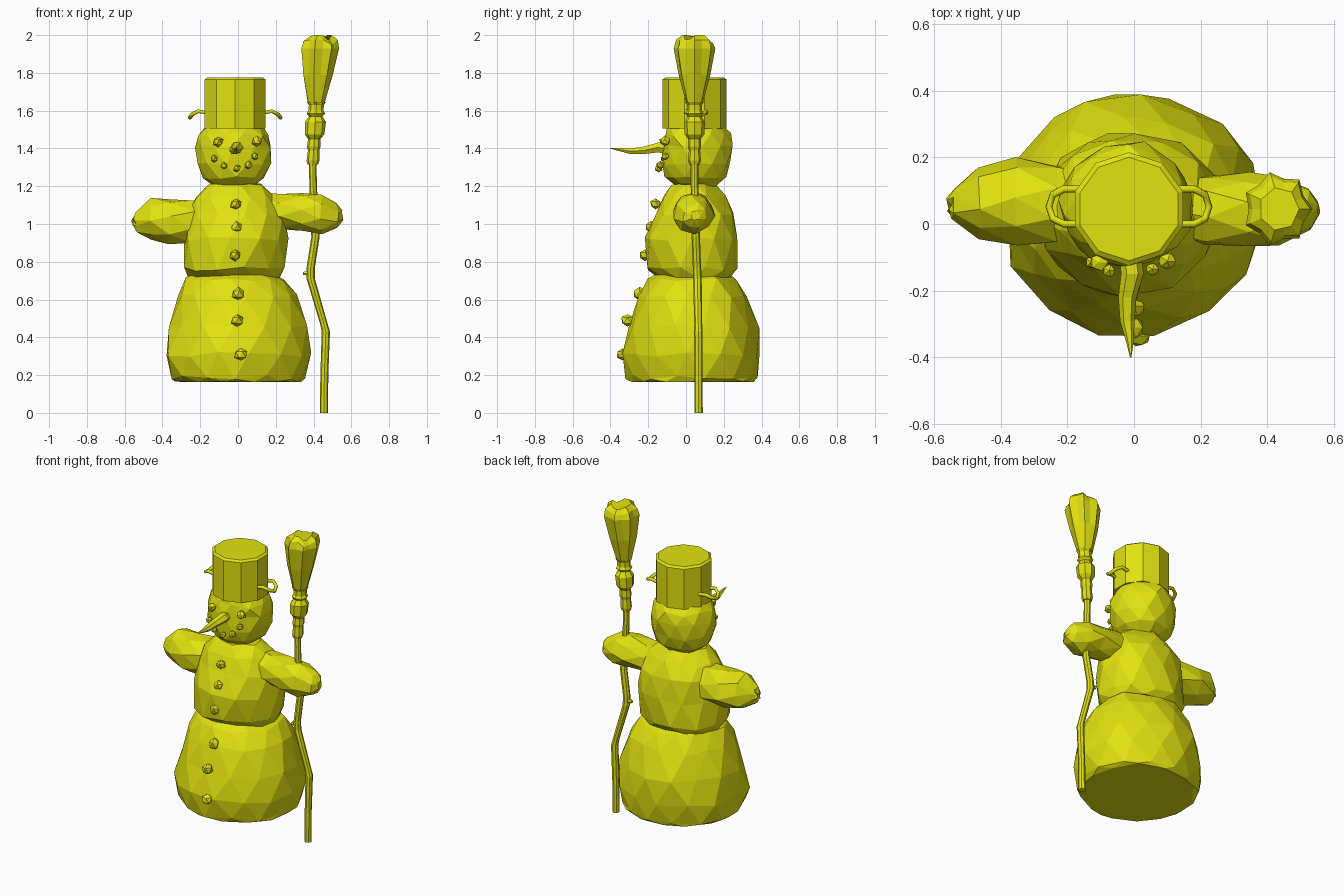
import bpy, bmesh, math, random
from mathutils import Vector

random.seed(4)

yellow = bpy.data.materials.new("mustard yellow")
yellow.diffuse_color = (0.76, 0.76, 0.005, 1)


def finish(bm, name):
    bmesh.ops.recalc_face_normals(bm, faces=bm.faces[:])
    me = bpy.data.meshes.new(name)
    bm.to_mesh(me)
    bm.free()
    me.materials.append(yellow)
    ob = bpy.data.objects.new(name, me)
    bpy.context.collection.objects.link(ob)
    return ob


def loft(name, rings, axis="z", n=8, jitter=0.0, twist=0.0, phase=0.0, pleat=None):
    """Skin rings (centre, radius a, radius b) whose planes face the given axis."""
    ua, va = {"z": ((1, 0, 0), (0, 1, 0)),
              "x": ((0, 1, 0), (0, 0, 1)),
              "y": ((1, 0, 0), (0, 0, 1))}[axis]
    ua, va = Vector(ua), Vector(va)
    bm = bmesh.new()
    loops = []
    for i, (c, a, b) in enumerate(rings):
        loop = []
        for k in range(n):
            t = 2 * math.pi * k / n + phase + twist * i
            s = pleat[i] if pleat and k % 2 else 1
            p = Vector(c) + (ua * a * math.cos(t) + va * b * math.sin(t)) * s
            edge = 0.3 if i in (0, len(rings) - 1) else 1
            p += Vector([random.uniform(-jitter, jitter) * w for w in (1, 1, edge)])
            loop.append(bm.verts.new(p))
        loops.append(loop)
    for lo, hi in zip(loops, loops[1:]):
        for k in range(n):
            bm.faces.new((lo[k], lo[(k + 1) % n], hi[(k + 1) % n], hi[k]))
    bm.faces.new(loops[0])
    bm.faces.new(loops[-1])
    if jitter:
        bmesh.ops.triangulate(bm, faces=[f for f in bm.faces if len(f.verts) == 4])
    return finish(bm, name)


def tube(name, pts, r):
    """Faceted tube along a path."""
    cu = bpy.data.curves.new(name, "CURVE")
    cu.dimensions = "3D"
    cu.bevel_depth = r
    cu.bevel_resolution = 1
    cu.use_fill_caps = True
    sp = cu.splines.new("POLY")
    sp.points.add(len(pts) - 1)
    for q, p in zip(sp.points, pts):
        q.co = (*p, 1)
    ob = bpy.data.objects.new(name, cu)
    bpy.context.collection.objects.link(ob)
    cu.materials.append(yellow)
    return ob


def coal(name, p, r):
    bm = bmesh.new()
    bmesh.ops.create_icosphere(bm, subdivisions=1, radius=r)
    for v in bm.verts:
        v.co = v.co * random.uniform(0.85, 1.12) + Vector(p)
    return finish(bm, name)


# Snow body: three lumpy faceted balls
loft("lower_snowball", [((0, 0.035, 0.165), 0.34, 0.33), ((0, 0.03, 0.19), 0.36, 0.35),
                        ((0, 0.028, 0.31), 0.39, 0.37), ((0, 0.035, 0.46), 0.37, 0.345),
                        ((0, 0.03, 0.62), 0.325, 0.285), ((-0.01, 0.03, 0.71), 0.26, 0.23),
                        ((-0.02, 0.03, 0.75), 0.17, 0.15)],
     n=14, jitter=0.012, twist=0.2)
loft("middle_snowball", [((-0.02, 0.05, 0.715), 0.24, 0.19), ((-0.022, 0.035, 0.76), 0.275, 0.235),
                         ((-0.015, 0.035, 0.92), 0.275, 0.245), ((-0.015, 0.04, 1.05), 0.255, 0.21),
                         ((-0.015, 0.04, 1.14), 0.215, 0.165), ((-0.015, 0.04, 1.21), 0.14, 0.11)],
     n=12, jitter=0.012, twist=0.23)
loft("head", [((-0.02, 0.05, 1.185), 0.09, 0.09), ((-0.02, 0.05, 1.245), 0.168, 0.16),
              ((-0.02, 0.055, 1.32), 0.198, 0.187), ((-0.02, 0.055, 1.41), 0.203, 0.19),
              ((-0.02, 0.055, 1.475), 0.185, 0.175), ((-0.02, 0.05, 1.52), 0.15, 0.15)],
     n=11, jitter=0.009, twist=0.25)

# Stubby arms
loft("left_arm", [((-0.08, 0.06, 1.02), 0.09, 0.11), ((-0.24, 0.06, 1.015), 0.125, 0.12),
                  ((-0.36, 0.065, 1.015), 0.13, 0.12), ((-0.47, 0.065, 1.025), 0.11, 0.105),
                  ((-0.54, 0.055, 1.01), 0.05, 0.05), ((-0.555, 0.05, 1.01), 0.02, 0.02)],
     axis="x", n=8, jitter=0.01, twist=0.3)
loft("right_arm", [((0.08, 0.05, 1.07), 0.09, 0.1), ((0.22, 0.045, 1.065), 0.105, 0.1),
                   ((0.34, 0.04, 1.06), 0.11, 0.105), ((0.44, 0.04, 1.045), 0.105, 0.105),
                   ((0.525, 0.045, 1.045), 0.065, 0.065), ((0.55, 0.05, 1.045), 0.025, 0.025)],
     axis="x", n=8, jitter=0.008, twist=0.3)

# Bucket hat: ten-sided with a bevelled rim, and looped handles
loft("bucket_hat", [((-0.015, 0.045, 1.505), 0.17, 0.17), ((-0.015, 0.045, 1.765), 0.17, 0.17),
                    ((-0.015, 0.045, 1.776), 0.155, 0.155)], n=10, phase=math.pi / 2)
for side, name in ((-1, "left_handle"), (1, "right_handle")):
    prof = [(0.145, 0.105, 1.588), (0.195, 0.105, 1.597), (0.228, 0.088, 1.58), (0.24, 0.052, 1.563),
            (0.228, 0.016, 1.58), (0.195, 0.0, 1.597), (0.145, 0.0, 1.588)]
    tube(name, [(-0.015 + side * x, y, z) for x, y, z in prof], 0.011)

# Carrot nose
loft("carrot_nose", [((-0.01, -0.1, 1.4), 0.033, 0.033), ((-0.005, -0.15, 1.405), 0.034, 0.03),
                     ((-0.02, -0.22, 1.39), 0.027, 0.023), ((-0.02, -0.29, 1.385), 0.022, 0.018),
                     ((-0.012, -0.36, 1.395), 0.01, 0.008), ((-0.01, -0.4, 1.4), 0.002, 0.002)],
     axis="y", n=6)

# Coal buttons, eyes and mouth
for p in [(-0.01, -0.16, 1.105), (-0.01, -0.185, 0.983), (-0.015, -0.215, 0.835),
          (0, -0.245, 0.63), (-0.005, -0.31, 0.49), (0.015, -0.335, 0.31)]:
    coal("button", p, 0.031 if p[2] > 0.8 else 0.036)
for p in [(-0.105, -0.115, 1.435), (0.1, -0.112, 1.438)]:
    coal("eye", p, 0.028)
for p in [(-0.127, -0.115, 1.345), (-0.075, -0.14, 1.308), (-0.005, -0.145, 1.295),
          (0.055, -0.135, 1.312), (0.09, -0.11, 1.358)]:
    coal("mouth_stone", p, 0.021)

# Broom: crooked stick, binding and pleated bristles
loft("broom_stick", [((0.455, 0.067, 0), 0.022, 0.022), ((0.457, 0.066, 0.2), 0.021, 0.021),
                     ((0.465, 0.065, 0.43), 0.022, 0.023), ((0.455, 0.065, 0.47), 0.02, 0.021),
                     ((0.385, 0.06, 0.71), 0.022, 0.023), ((0.385, 0.058, 0.77), 0.022, 0.022),
                     ((0.41, 0.052, 0.93), 0.022, 0.022), ((0.398, 0.045, 1.2), 0.02, 0.02),
                     ((0.395, 0.045, 1.34), 0.02, 0.02)], n=8)
loft("stick_knot", [((0.38, 0.06, 0.74), 0.015, 0.014), ((0.345, 0.06, 0.738), 0.012, 0.01)],
     axis="x", n=6)
bind = [(1.315, 0.028), (1.335, 0.034), (1.39, 0.03), (1.41, 0.036), (1.45, 0.033), (1.475, 0.052),
        (1.54, 0.056), (1.57, 0.036), (1.585, 0.049), (1.6, 0.04), (1.63, 0.04), (1.645, 0.05)]
loft("broom_binding", [((0.395 + 0.06 * (z - 1.3), 0.045, z), r, r) for z, r in bind], n=8)
brush = loft("bristles", [((0.413, 0.045, 1.635), 0.044, 0.044), ((0.42, 0.045, 1.79), 0.082, 0.086),
                          ((0.43, 0.045, 1.93), 0.105, 0.113), ((0.433, 0.045, 1.965), 0.095, 0.1),
                          ((0.435, 0.045, 1.99), 0.06, 0.065)],
             n=14, pleat=[0.97, 0.88, 0.82, 0.82, 0.9])
# Uneven bristle tips
for i, v in enumerate(brush.data.vertices):
    if v.co.z > 1.95:
        v.co.z += (0.01, -0.008, 0.004, 0.01, -0.012)[(i % 14) // 3]
